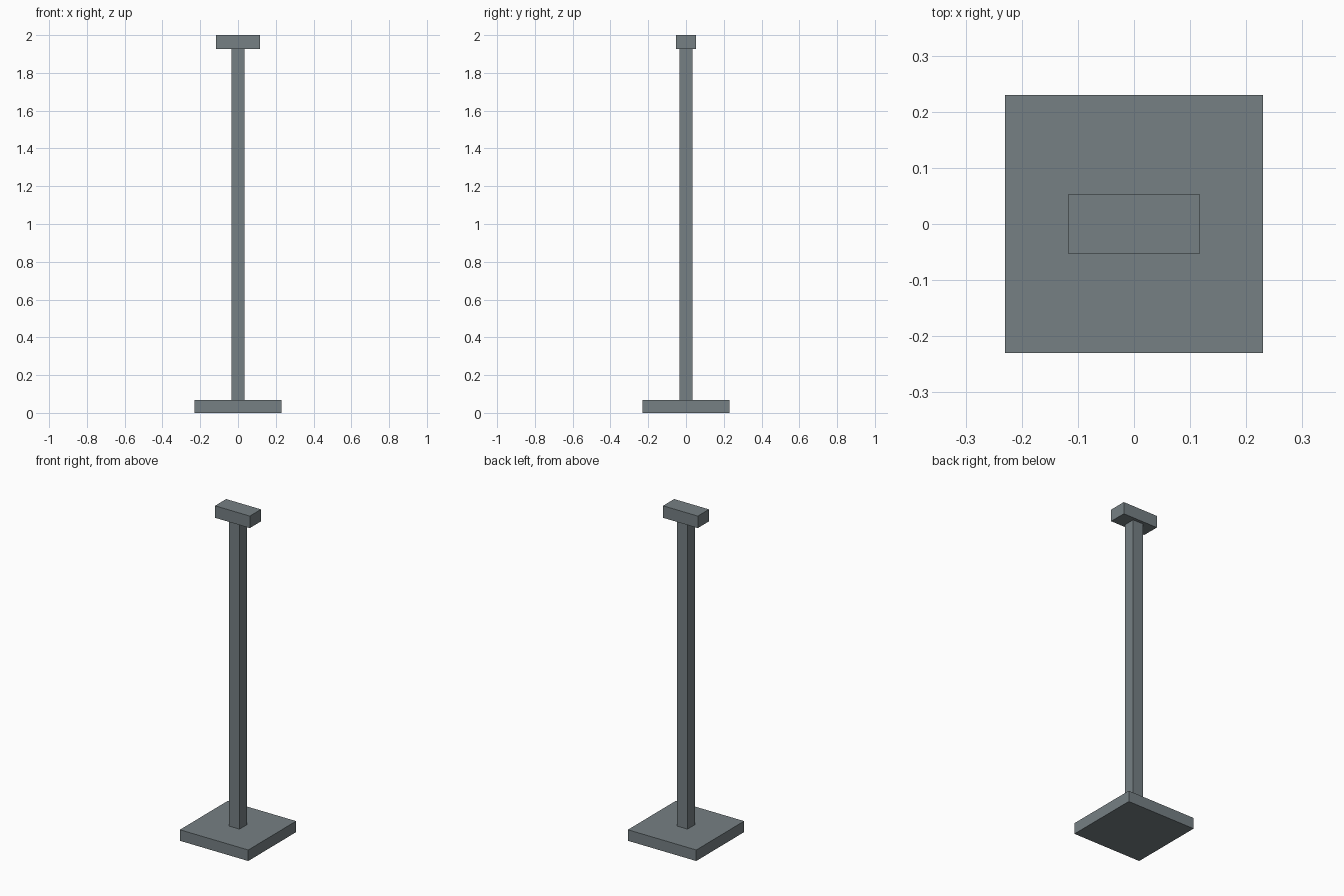
import bpy

cube = bpy.data.objects.get("Cube")
if cube:
    bpy.data.objects.remove(cube, do_unlink=True)

# Single slate grey material
steel = bpy.data.materials.new("slate_grey")
steel.use_nodes = True
colour = (0.18, 0.215, 0.23, 1)
steel.diffuse_color = colour
steel.node_tree.nodes["Principled BSDF"].inputs["Base Color"].default_value = colour


def box(name, width, depth, bottom, top):
    """Centred box standing between two heights."""
    bpy.ops.mesh.primitive_cube_add(size=1, location=(0, 0, (bottom + top) / 2))
    ob = bpy.context.object
    ob.name = name
    ob.scale = (width, depth, top - bottom)
    bpy.ops.object.transform_apply(location=False, rotation=False, scale=True)
    ob.data.materials.append(steel)
    return ob


# Square foot, slim column and oblong cap
box("base_plate", 0.46, 0.46, 0, 0.067)
box("post", 0.07, 0.07, 0.067, 1.927)
box("top_block", 0.234, 0.107, 1.927, 2)
